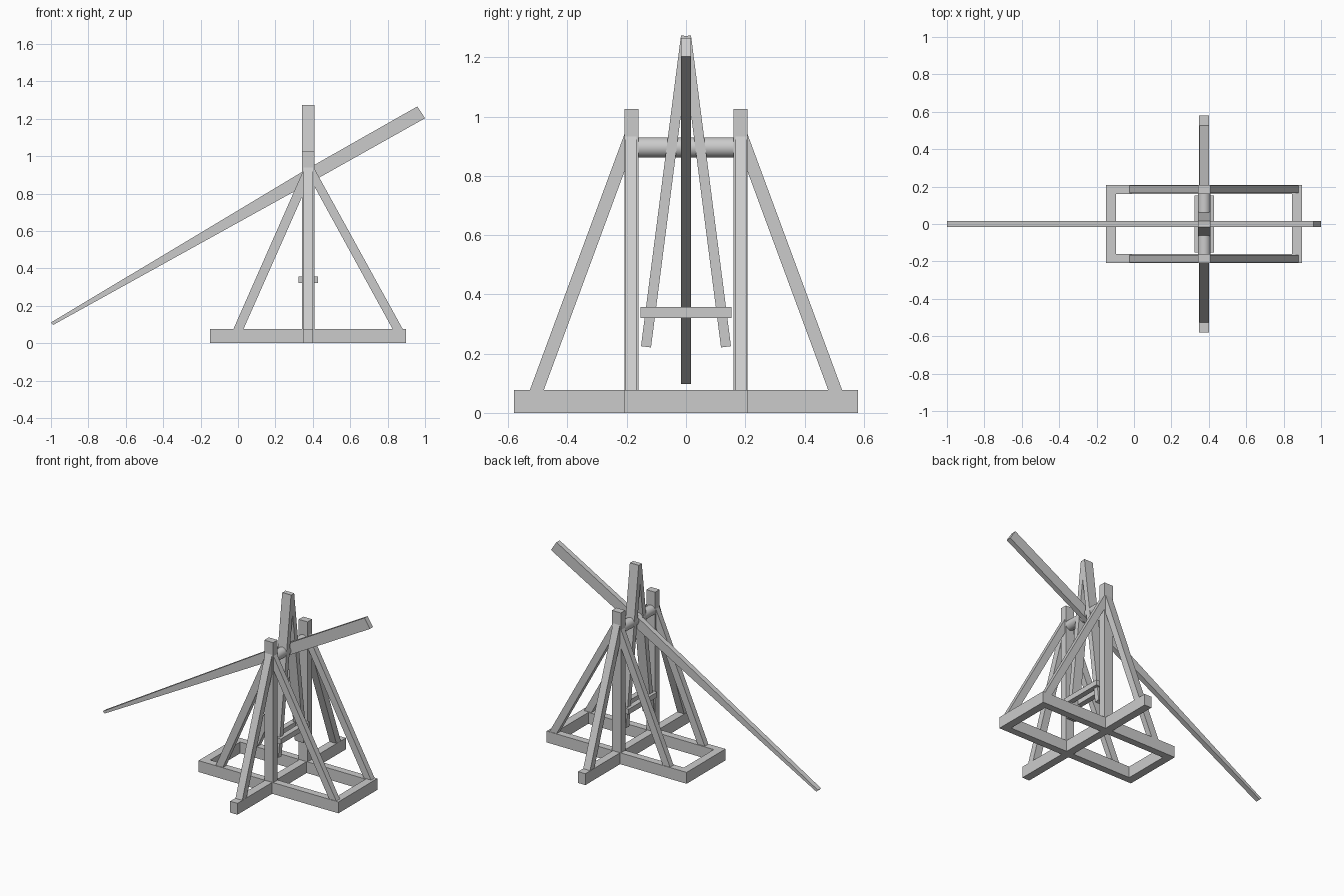
import bpy, bmesh, math
from mathutils import Vector

if "Cube" in bpy.data.objects:
    bpy.data.objects.remove(bpy.data.objects["Cube"])

wood = bpy.data.materials.new("plain grey")
wood.diffuse_color = (0.6, 0.6, 0.6, 1)
wood.use_nodes = True
wood.node_tree.nodes["Principled BSDF"].inputs["Base Color"].default_value = wood.diffuse_color

CX = 0.375           # centre line of the tower
RY0, RY1 = 0.16, 0.208   # side frame thickness range in y
BASE = 0.077         # height of the base beams


def finish(name, bm):
    bmesh.ops.recalc_face_normals(bm, faces=bm.faces)
    me = bpy.data.meshes.new(name)
    bm.to_mesh(me)
    bm.free()
    ob = bpy.data.objects.new(name, me)
    me.materials.append(wood)
    bpy.context.collection.objects.link(ob)
    return ob


def prism(name, pts, axis, lo, hi):
    """Extrude a 2D outline along x (outline in y,z) or y (outline in x,z)."""
    bm = bmesh.new()
    place = (lambda p, d: (d, p[0], p[1])) if axis == 'x' else (lambda p, d: (p[0], d, p[1]))
    a = [bm.verts.new(place(p, lo)) for p in pts]
    b = [bm.verts.new(place(p, hi)) for p in pts]
    bm.faces.new(a)
    bm.faces.new(b)
    n = len(pts)
    for i in range(n):
        j = (i + 1) % n
        bm.faces.new((a[i], a[j], b[j], b[i]))
    return finish(name, bm)


def box(name, x0, x1, y0, y1, z0, z1):
    return prism(name, [(x0, z0), (x1, z0), (x1, z1), (x0, z1)], 'y', y0, y1)


# base: cross beam and two end beams
box("base_cross_beam", 0.348, 0.402, -0.58, 0.58, 0, BASE)
box("base_end_beam_left", -0.15, -0.096, -RY1, RY1, 0, BASE)
box("base_end_beam_right", 0.844, 0.898, -RY1, RY1, 0, BASE)

for s, side in ((-1, "front"), (1, "back")):
    y0, y1 = sorted((s * RY0, s * RY1))
    # side rail and upright post
    box(side + "_rail", -0.096, 0.844, y0, y1, 0, BASE)
    box(side + "_post", 0.343, 0.409, y0, y1, BASE - 0.01, 1.025)
    # sloping braces along the rail
    by0, by1 = sorted((s * 0.167, s * 0.205))
    prism(side + "_left_brace",
          [(-0.024, BASE), (0.03, BASE), (0.35, 0.80), (0.35, 0.925)], 'y', by0, by1)
    prism(side + "_right_brace",
          [(0.88, BASE), (0.826, BASE), (0.402, 0.85), (0.402, 0.945)], 'y', by0, by1)
    # outward brace on the cross beam
    prism(side + "_outer_brace",
          [(s * 0.527, BASE), (s * 0.48, BASE), (s * 0.205, 0.822), (s * 0.205, 0.948)],
          'x', 0.35, 0.401)
    # hanger leg, leaning out from the common top
    top, foot = Vector((0, 1.272)), Vector((s * 0.135, 0.223))
    d = (top - foot).normalized()
    n = Vector((-d.y, d.x)) * 0.017
    prism(side + "_hanger_leg", [top + n, top - n, foot - n, foot + n], 'x', 0.343, 0.409)

# pair of bars clamping the hanger legs
for x0, name in ((0.323, "left"), (0.393, "right")):
    box(name + "_hanger_bar", x0, x0 + 0.036, -0.153, 0.153, 0.321, 0.357)

# axle
bm = bmesh.new()
bmesh.ops.create_cone(bm, cap_ends=True, segments=32, radius1=0.034, radius2=0.034, depth=0.33)
for v in bm.verts:
    v.co = (v.co.x + CX, v.co.z, v.co.y + 0.896)
axle = finish("axle", bm)
bpy.context.view_layer.objects.active = axle
axle.select_set(True)
bpy.ops.object.shade_smooth_by_angle(angle=math.radians(40))

# throwing arm, tapering towards the long end
prism("throwing_arm",
      [(-1.0, 0.111), (-0.988, 0.098), (0.394, 0.863), (1.0, 1.203),
       (0.959, 1.266), (0.358, 0.925)], 'y', -0.017, 0.017)
